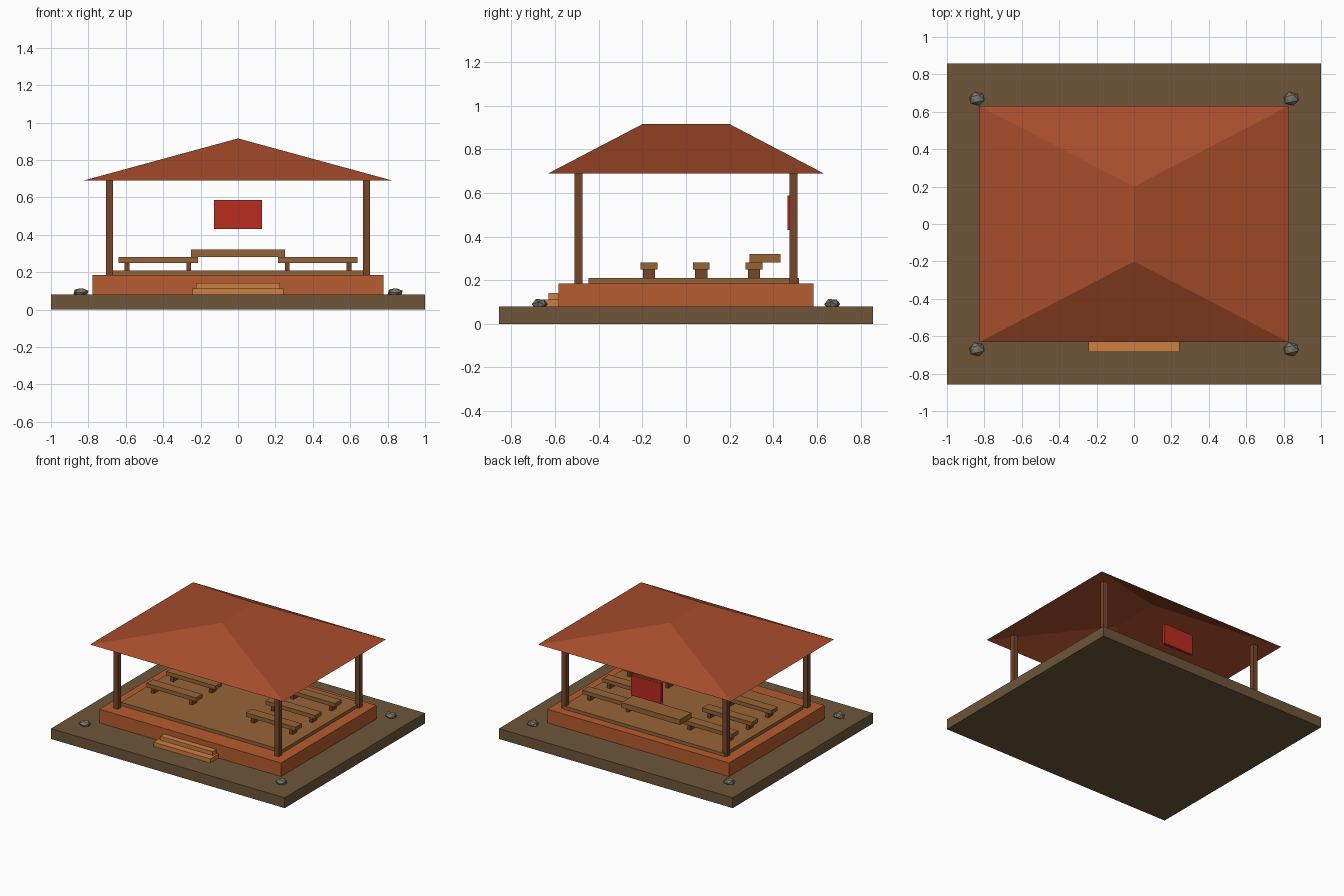
import bpy, bmesh
from mathutils import Matrix

if "Cube" in bpy.data.objects:
    bpy.data.objects.remove(bpy.data.objects["Cube"])


def material(name, hex_color):
    lin = [(int(hex_color[i:i + 2], 16) / 255) ** 2.2 for i in (0, 2, 4)]
    m = bpy.data.materials.new(name)
    m.diffuse_color = (*lin, 1)
    m.use_nodes = True
    m.node_tree.nodes["Principled BSDF"].inputs["Base Color"].default_value = m.diffuse_color
    return m


EARTH = material("earth", "6e563c")
CLAY = material("clay", "b55c33")
STEP = material("step_clay", "cc7f47")
PLANK = material("plank", "96643a")
TIMBER = material("dark_timber", "76482e")
ROOF = material("roof_tile", "a54e2f")
RED = material("red_board", "b83026")
STONE = material("stone", "77746c")


def finish(name, bm, mat):
    mesh = bpy.data.meshes.new(name)
    bm.to_mesh(mesh)
    bm.free()
    mesh.materials.append(mat)
    obj = bpy.data.objects.new(name, mesh)
    bpy.context.collection.objects.link(obj)
    return obj


def box(name, x, y, z, mat):
    """Box from (min, max) ranges on each axis."""
    bm = bmesh.new()
    centre = [(a + b) / 2 for a, b in (x, y, z)]
    size = [b - a for a, b in (x, y, z)]
    bmesh.ops.create_cube(
        bm, size=1, matrix=Matrix.Translation(centre) @ Matrix.Diagonal((*size, 1)))
    return finish(name, bm, mat)


def around(c, w):
    return (c - w / 2, c + w / 2)


# Ground, plinth, floor and entrance steps
box("ground_slab", (-1, 1), (-0.857, 0.857), (0, 0.08), EARTH)
box("plinth", (-0.777, 0.777), (-0.584, 0.584), (0.08, 0.185), CLAY)
box("floor_boards", (-0.69, 0.69), (-0.447, 0.517), (0.185, 0.21), PLANK)
box("lower_step", (-0.243, 0.243), (-0.685, -0.584), (0.08, 0.112), STEP)
box("upper_step", (-0.225, 0.225), (-0.63, -0.584), (0.112, 0.142), STEP)

# Corner posts and stones
for sx in (-1, 1):
    for sy in (-1, 1):
        box("corner_post", around(sx * 0.688, 0.037), around(sy * 0.492, 0.037),
            (0.185, 0.71), TIMBER)
        bm = bmesh.new()
        bmesh.ops.create_icosphere(
            bm, subdivisions=1, radius=1,
            matrix=Matrix.Translation((sx * 0.84, sy * 0.67, 0.09))
            @ Matrix.Diagonal((0.045, 0.038, 0.027, 1)) @ Matrix.Rotation(0.5, 4, "X"))
        finish("corner_stone", bm, STONE)

# Open hipped roof with its ridge running front to back
bm = bmesh.new()
a, b, c, d = [bm.verts.new((x, y, 0.69)) for x, y in
              ((-0.825, -0.63), (0.825, -0.63), (0.825, 0.63), (-0.825, 0.63))]
front, back = [bm.verts.new((0, y, 0.915)) for y in (-0.2, 0.2)]
for f in ((a, b, front), (b, c, back, front), (c, d, back), (d, a, front, back)):
    bm.faces.new(f)
finish("hipped_roof", bm, ROOF)

# Three rows of benches either side of the aisle
for sx in (-1, 1):
    for y in (-0.17, 0.07, 0.312):
        box("bench_seat", around(sx * 0.426, 0.425), around(y, 0.077), (0.25, 0.28), PLANK)
        for x in (0.264, 0.593):
            box("bench_leg", around(sx * x, 0.025), around(y, 0.056), (0.21, 0.25), TIMBER)

# Table at the back and the hanging board above it
box("table_top", (-0.25, 0.25), (0.29, 0.433), (0.28, 0.32), PLANK)
box("hanging_board", (-0.128, 0.128), (0.466, 0.488), (0.43, 0.587), RED)
